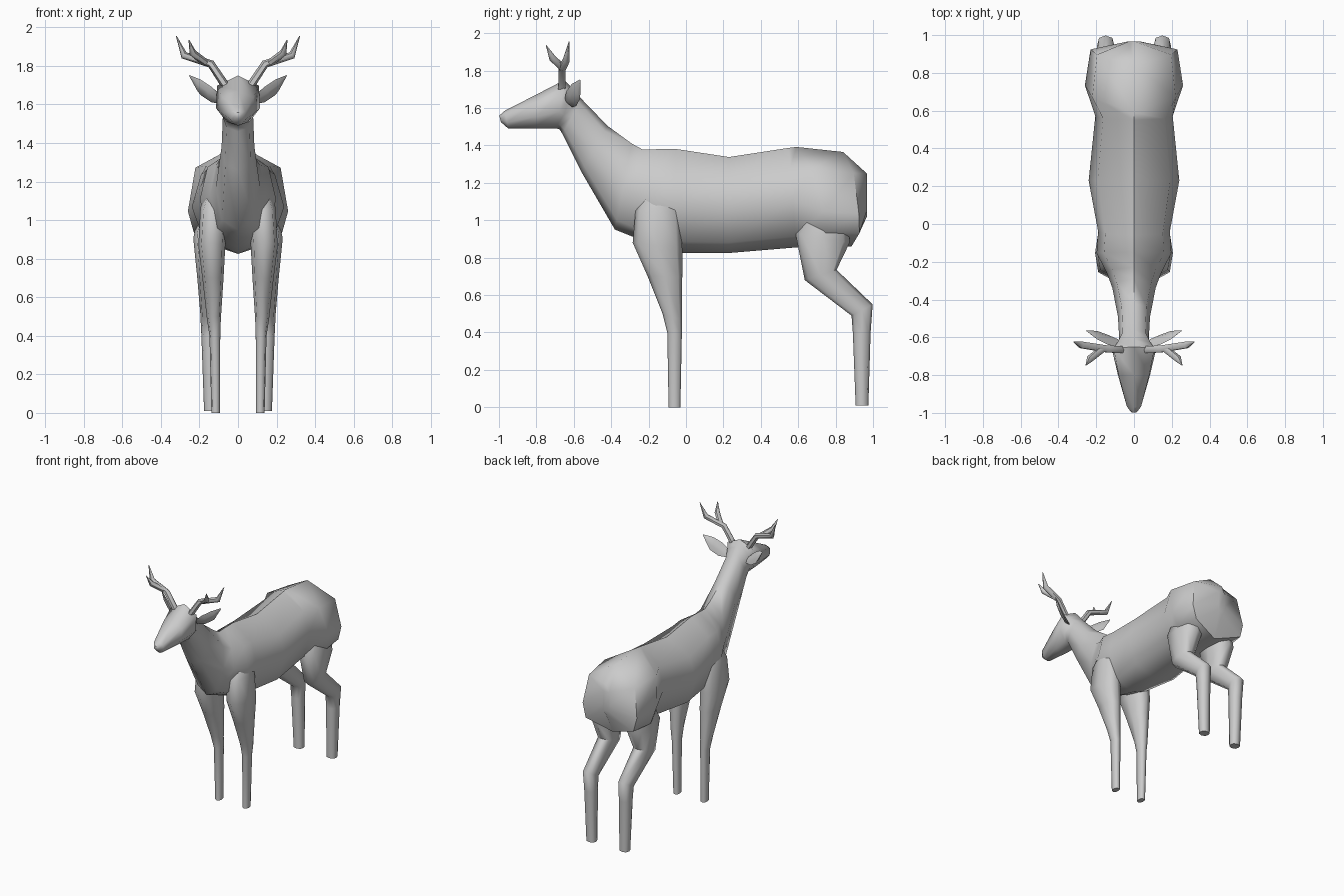
import bpy, bmesh, math
from mathutils import Vector

if "Cube" in bpy.data.objects:
    bpy.data.objects.remove(bpy.data.objects["Cube"], do_unlink=True)

coat = bpy.data.materials.new("plain_grey")
coat.use_nodes = True
coat.diffuse_color = (0.6, 0.6, 0.6, 1)
coat.node_tree.nodes["Principled BSDF"].inputs["Base Color"].default_value = (0.6, 0.6, 0.6, 1)

# Half outlines of cross-sections: (width, height) between top and bottom
ROUND = [(0.77, 0.77), (1, 0), (0.77, -0.77)]
HIP = [(0.85, 0.55), (1, -0.3), (0.88, -0.72)]
BARREL = [(0.8, 0.6), (1, -0.05), (0.72, -0.78)]
HEAD = [(0.95, 0.6), (1, -0.3), (0.55, -0.82)]
LEAF = [(1, 0.4), (1, -0.4)]


def skin(name, rings, mirror=False, angle=60):
    """Bridge a list of point rings into a closed, smooth shaded object."""
    bm = bmesh.new()
    loops = [[bm.verts.new(p) for p in ring] for ring in rings]
    n = len(loops[0])
    for a, b in zip(loops, loops[1:]):
        for i in range(n):
            j = (i + 1) % n
            bm.faces.new((a[i], a[j], b[j], b[i]))
    bm.faces.new(loops[0])
    bm.faces.new(loops[-1])
    bmesh.ops.recalc_face_normals(bm, faces=bm.faces)
    mesh = bpy.data.meshes.new(name)
    bm.to_mesh(mesh)
    bm.free()
    obj = bpy.data.objects.new(name, mesh)
    bpy.context.collection.objects.link(obj)
    mesh.materials.append(coat)
    bpy.ops.object.select_all(action="DESELECT")
    obj.select_set(True)
    bpy.context.view_layer.objects.active = obj
    bpy.ops.object.shade_smooth_by_angle(angle=math.radians(angle))
    if mirror:
        obj.modifiers.new("Mirror", "MIRROR").use_mirror_merge = False
    return obj


def section(a, b, half, outline=ROUND, centre=0, bulge=0):
    """Ring from point a to point b in the side plane, half wide in x."""
    a, b = Vector((centre, *a)), Vector((centre, *b))
    full = [(0, 1)] + outline + [(0, -1)] + [(-w, h) for w, h in reversed(outline)]
    return [(a + b) / 2 + (a - b) / 2 * h + Vector((half * w, bulge * abs(w), 0))
            for w, h in full]


def tube(name, points, radii, n=6):
    """Tapering tube along a path."""
    pts = [Vector(p) for p in points]
    rings = []
    for i, (p, r) in enumerate(zip(pts, radii)):
        d = (pts[min(i + 1, len(pts) - 1)] - pts[max(i - 1, 0)]).normalized()
        u = d.cross(Vector((0, 1, 0))).normalized()
        v = d.cross(u)
        rings.append([p + r * (u * math.cos(k * math.tau / n) + v * math.sin(k * math.tau / n))
                      for k in range(n)])
    return skin(name, rings, mirror=True)


# Rump to nose: top point, bottom point, half width, outline, centre, side bulge
trunk = [
    ((0.967, 1.25), (0.967, 1.02), 0.03, HIP),
    ((0.84, 1.365), (0.885, 0.86), 0.23, HIP, 0, 0.055),
    ((0.59, 1.392), (0.72, 0.86), 0.26, HIP, 0, 0.06),
    ((0.55, 1.387), (0.59, 0.855), 0.205, BARREL),
    ((0.23, 1.338), (0.23, 0.825), 0.24, BARREL),
    ((-0.06, 1.382), (-0.02, 0.825), 0.19, BARREL),
    ((-0.15, 1.38), (-0.16, 0.86), 0.198, BARREL),
    ((-0.23, 1.377), (-0.28, 0.91), 0.145, BARREL),
    ((-0.29, 1.41), (-0.38, 0.95), 0.115, BARREL),
    ((-0.42, 1.505), (-0.56, 1.26), 0.085),
    ((-0.56, 1.65), (-0.66, 1.46), 0.078),
    ((-0.61, 1.71), (-0.675, 1.485), 0.09, HEAD),
    ((-0.65, 1.75), (-0.69, 1.49), 0.114, HEAD),
    ((-0.8, 1.672), (-0.8, 1.49), 0.085, HEAD),
    ((-0.97, 1.585), (-0.95, 1.49), 0.04, HEAD),
    ((-0.998, 1.56), (-0.99, 1.525), 0.016, HEAD),
]
skin("body_neck_and_head", [section(*row) for row in trunk])

# Legs: front point, back point, half width, outline, x centre
front_leg = [
    ((-0.18, 1.22), (-0.09, 1.24), 0.04, ROUND, 0.1),
    ((-0.27, 1.05), (-0.03, 1.08), 0.07, ROUND, 0.125),
    ((-0.285, 0.88), (-0.02, 0.85), 0.07, ROUND, 0.136),
    ((-0.205, 0.7), (-0.02, 0.7), 0.055, ROUND, 0.13),
    ((-0.125, 0.5), (-0.022, 0.47), 0.036, ROUND, 0.125),
    ((-0.1, 0.4), (-0.022, 0.4), 0.028, ROUND, 0.12),
    ((-0.093, 0), (-0.03, 0), 0.022, ROUND, 0.116),
]
hind_leg = [
    ((0.68, 1.12), (0.86, 1.12), 0.06, ROUND, 0.13),
    ((0.585, 0.93), (0.875, 0.88), 0.085, ROUND, 0.147),
    ((0.635, 0.68), (0.805, 0.735), 0.062, ROUND, 0.15),
    ((0.885, 0.49), (0.998, 0.55), 0.046, ROUND, 0.15),
    ((0.892, 0.4), (0.987, 0.4), 0.043, ROUND, 0.147),
    ((0.907, 0.01), (0.975, 0.01), 0.036, ROUND, 0.14),
]
for name, rows in (("front_legs", front_leg), ("hind_legs", hind_leg)):
    skin(name, [section(*row) for row in rows], mirror=True)

# Ears: pointed flat leaves
ear = [
    ((-0.65, 1.64), (-0.61, 1.605), 0.015, LEAF, 0.085),
    ((-0.64, 1.69), (-0.588, 1.61), 0.022, LEAF, 0.135),
    ((-0.61, 1.73), (-0.566, 1.65), 0.018, LEAF, 0.195),
    ((-0.567, 1.752), (-0.563, 1.745), 0.003, LEAF, 0.25),
]
skin("ears", [section(*row) for row in ear], mirror=True)

# Antlers: main beam and forward tine
tube("antler_beams",
     [(0.06, -0.665, 1.69), (0.14, -0.662, 1.81), (0.28, -0.64, 1.855), (0.32, -0.625, 1.955)],
     [0.022, 0.021, 0.02, 0.002])
tube("antler_tines",
     [(0.165, -0.66, 1.815), (0.235, -0.715, 1.868), (0.255, -0.748, 1.935)],
     [0.019, 0.019, 0.002])
